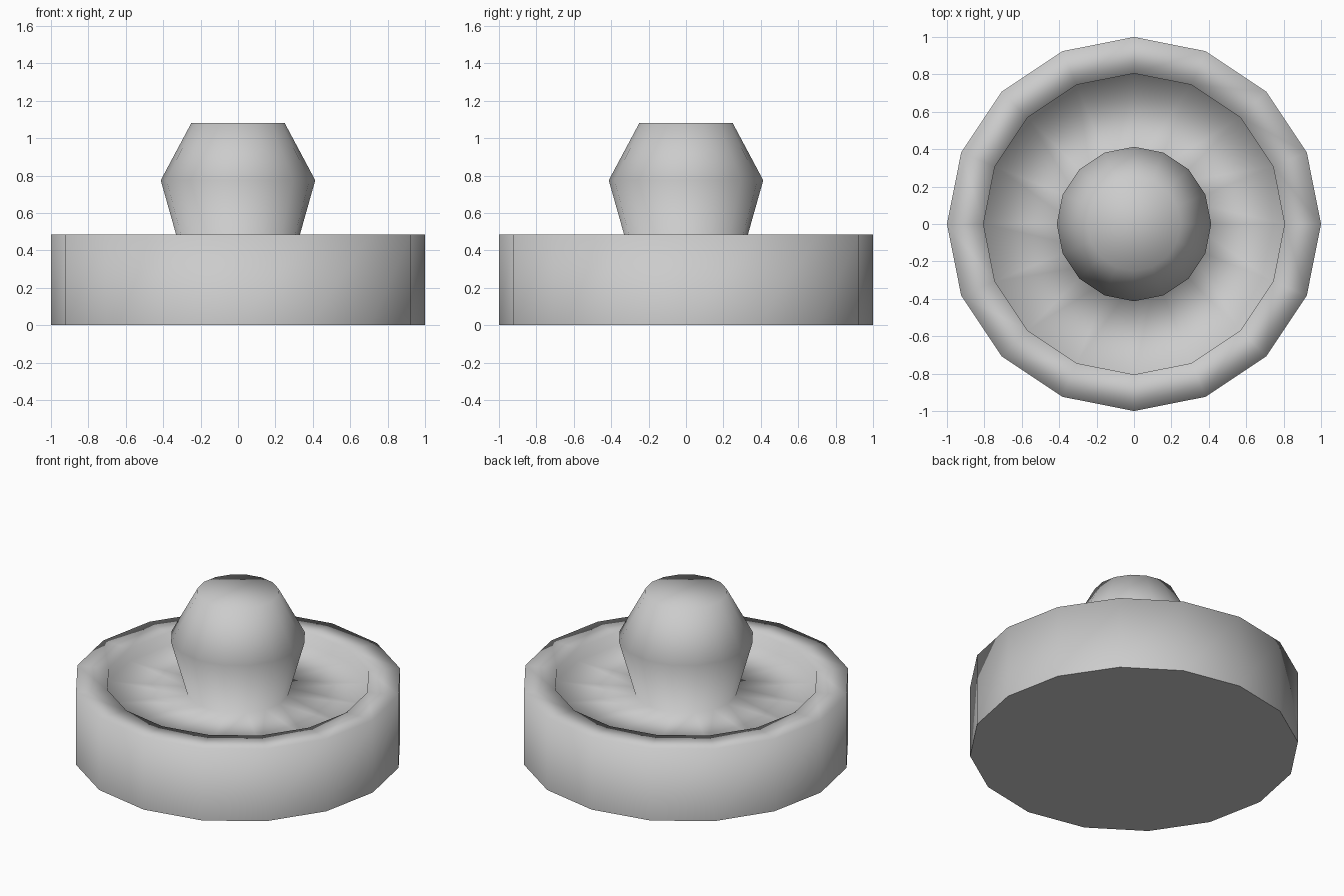
import bpy, bmesh
from math import cos, sin, tau

if "Cube" in bpy.data.objects:
    bpy.data.objects.remove(bpy.data.objects["Cube"])

SIDES = 16

# Radius / height profile, from the underside rim up to the knob top
PROFILE = [
    (1.00, 0.00), (1.00, 0.485),   # outer wall
    (0.805, 0.485), (0.805, 0.40), # rim top and recess wall
    (0.31, 0.41),                  # shallow recess floor to the knob foot
    (0.413, 0.775), (0.25, 1.08),  # knob flare and taper
]


def lathe(name, profile, sides):
    bm = bmesh.new()
    rings = [[bm.verts.new((r * cos(tau * i / sides), r * sin(tau * i / sides), z))
              for i in range(sides)] for r, z in profile]
    for low, high in zip(rings, rings[1:]):
        for i in range(sides):
            j = (i + 1) % sides
            bm.faces.new((low[i], low[j], high[j], high[i])).smooth = True
    # Smooth knob top, flat underside with a sharp border
    bm.faces.new(rings[-1]).smooth = True
    underside = bm.faces.new(rings[0][::-1])
    for edge in underside.edges:
        edge.smooth = False
    mesh = bpy.data.meshes.new(name)
    bm.to_mesh(mesh)
    bm.free()
    obj = bpy.data.objects.new(name, mesh)
    bpy.context.collection.objects.link(obj)
    return obj


# Table-game striker: dished puck with a central knob
lathe("striker_puck_and_knob", PROFILE, SIDES)
